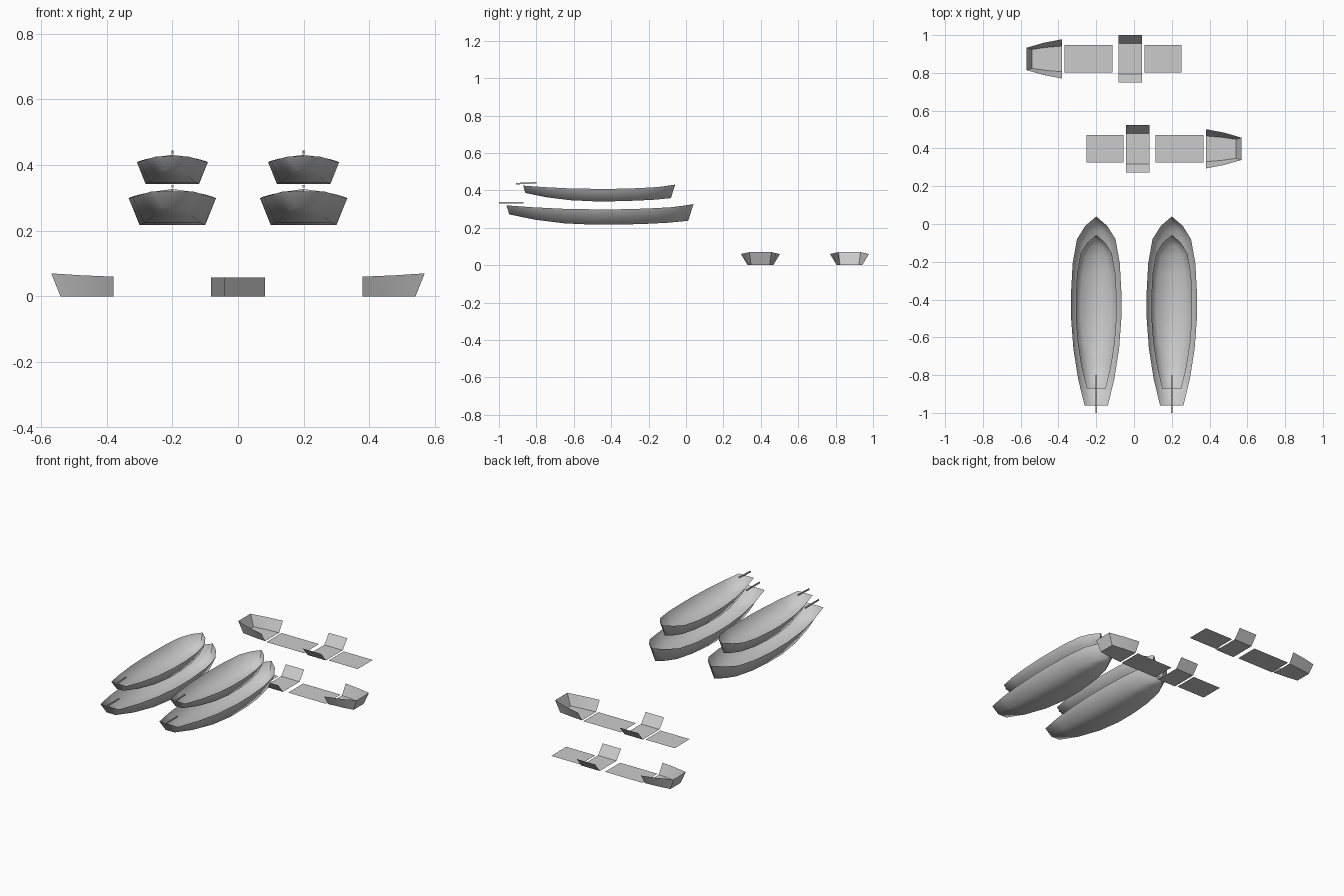
import bpy, bmesh

if "Cube" in bpy.data.objects:
    bpy.data.objects.remove(bpy.data.objects["Cube"])


def make_object(name, verts, faces, smooth=None):
    mesh = bpy.data.meshes.new(name)
    mesh.from_pydata(verts, [], faces)
    bm = bmesh.new()
    bm.from_mesh(mesh)
    bmesh.ops.remove_doubles(bm, verts=bm.verts, dist=1e-5)
    bmesh.ops.recalc_face_normals(bm, faces=bm.faces)
    bm.to_mesh(mesh)
    bm.free()
    ob = bpy.data.objects.new(name, mesh)
    bpy.context.collection.objects.link(ob)
    if smooth:
        bpy.ops.object.select_all(action='DESELECT')
        ob.select_set(True)
        bpy.context.view_layer.objects.active = ob
        bpy.ops.object.shade_smooth_by_angle(angle=smooth)
    return ob


# Hull stations from stern to bow: sheer (y, half width, z), chine (y, half width, z)
HULL = [
    ((-0.96, 0.062, 0.103), (-0.945, 0.030, 0.055)),
    ((-0.82, 0.096, 0.093), (-0.81, 0.060, 0.027)),
    ((-0.66, 0.121, 0.085), (-0.65, 0.086, 0.007)),
    ((-0.50, 0.133, 0.082), (-0.50, 0.100, 0.000)),
    ((-0.36, 0.133, 0.082), (-0.36, 0.100, 0.000)),
    ((-0.21, 0.125, 0.086), (-0.22, 0.091, 0.004)),
    ((-0.08, 0.102, 0.093), (-0.10, 0.069, 0.010)),
    ((-0.01, 0.058, 0.102), (-0.035, 0.038, 0.016)),
    ((0.04, 0.0, 0.110), (0.012, 0.0, 0.021)),
]


# Open hull shell: two sides, bottom and transom
def hull(name, x, bow_y, z, s):
    verts = []
    for (yt, wt, zt), (yb, wb, zb) in HULL:
        for w, y, h in ((wt, yt, zt), (wb, yb, zb), (-wb, yb, zb), (-wt, yt, zt)):
            verts.append((x + s * w, bow_y + s * (y - 0.04), z + s * h))
    faces = [(0, 1, 2, 3)]
    n = len(HULL) - 1
    for i in range(n):
        a, b = 4 * i, 4 * i + 4
        faces.append((a, a + 1, b + 1, b))
        faces.append((a + 1, a + 2, b + 1) if i == n - 1 else (a + 1, a + 2, b + 2, b + 1))
        # both sides share the stem at the bow
        faces.append((a + 2, a + 3, b, b + 1) if i == n - 1 else (a + 2, a + 3, b + 3, b + 2))
    return make_object(name, verts, faces, 1.3)


def tiller(name, x, y0, z0, y1, z1, w=0.003, h=0.004):
    verts = [(x + sx * w, y, z + sz * h) for y, z in ((y0, z0), (y1, z1))
             for sx, sz in ((-1, -1), (1, -1), (1, 1), (-1, 1))]
    faces = [(0, 1, 2, 3), (4, 5, 6, 7)]
    faces += [(j, (j + 1) % 4, 4 + (j + 1) % 4, 4 + j) for j in range(4)]
    return make_object(name, verts, faces)


for side, x in (("left", -0.2), ("right", 0.2)):
    hull(f"lower_hull_{side}", x, 0.04, 0.217, 1.0)
    hull(f"upper_hull_{side}", x, -0.058, 0.342, 0.813)
    tiller(f"lower_tiller_{side}", x, -1.0, 0.335, -0.87, 0.335)
    tiller(f"upper_tiller_{side}", x, -0.91, 0.436, -0.80, 0.441)


# Thin sheet parts, laid out in a row; the second row is turned half around
def sheet_row(tag, cy, d):
    def put(name, pts, faces, smooth=None):
        make_object(f"{name}_{tag}", [(d * x, cy + d * y, z) for x, y, z in pts], faces, smooth)

    # flat floor plates
    for name, x0, x1 in (("long_floor", 0.113, 0.367), ("short_floor", -0.252, -0.055)):
        put(name, [(x0, -0.073, 0), (x1, -0.073, 0), (x1, 0.073, 0), (x0, 0.073, 0)],
            [(0, 1, 2, 3)])

    # trough with flared side walls
    profile = [(-0.126, 0.057), (-0.081, 0), (0.081, 0), (0.126, 0.057)]
    put("mid_trough", [(x, y, z) for x in (-0.042, 0.083) for y, z in profile],
        [(i, i + 1, i + 5, i + 4) for i in range(3)])

    # tapered end trough closed by a raked wall
    stations = [((0.38, 0.104, 0.060), (0.38, 0.068)),
                ((0.475, 0.086, 0.064), (0.465, 0.061)),
                ((0.569, 0.059, 0.070), (0.541, 0.050))]
    pts = []
    for (xt, wt, zt), (xb, wb) in stations:
        pts += [(xt, -wt, zt), (xb, -wb, 0), (xb, wb, 0), (xt, wt, zt)]
    faces = [(4 * s + i, 4 * s + i + 1, 4 * s + i + 5, 4 * s + i + 4)
             for s in range(2) for i in range(3)]
    put("end_trough", pts, faces + [(8, 9, 10, 11)], 0.5)


sheet_row("front", 0.398, 1)
sheet_row("rear", 0.874, -1)
